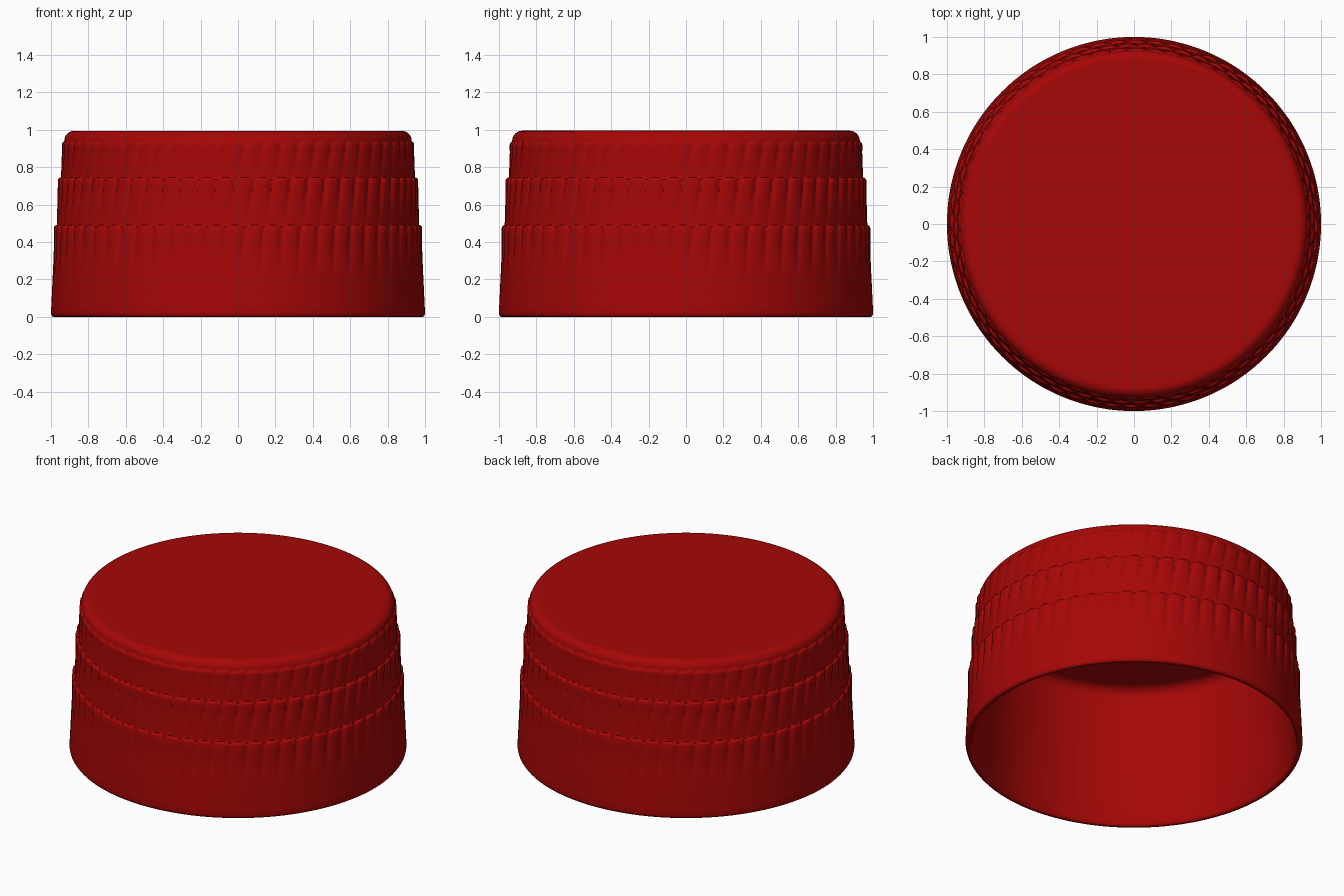
import bpy, bmesh
from math import sin, cos, pi

if "Cube" in bpy.data.objects:
    bpy.data.objects.remove(bpy.data.objects["Cube"])

FLUTES = 60
SEG = FLUTES * 10
TOP = 0.995
CEILING = 0.895

# tiers: z bottom, z top, radius bottom, radius top, next tier radius, groove start
TIERS = [(0.02, 0.490, 1.000, 0.985, 0.966, 0.18),
         (0.49, 0.745, 0.969, 0.964, 0.944, 0.46),
         (0.745, 0.935, 0.947, 0.942, 0.930, 0.70)]


def smooth(t):
    t = max(0.0, min(1.0, t))
    return t * t * (3 - 2 * t)


def outer_profile(k):
    """Outer wall points (radius, z) at one angular step, rim to crown."""
    pts = [(0.985, 0.0), (0.993, 0.003), (0.998, 0.01)]
    for i, (z0, z1, r0, r1, rn, zg) in enumerate(TIERS):
        n = 12
        for j in range(n + 1):
            t = j / n
            # flutes lean slightly as they rise
            u = k / SEG * FLUTES + 0.5 * i - 0.35 * t
            groove = (1 - abs(sin(pi * u))) ** 1.7
            top = z1 - 0.015 - 0.016 * groove
            z = z0 + (top - z0) * t
            r = r0 + (r1 - r0) * min(1, t * 1.4)
            fade = smooth((z - zg) / (z1 - zg))
            r -= (r1 - rn) * 0.8 * groove * fade
            pts.append((r, z))
        # rounded lip folding onto the next tier
        for dr, dz in ((0.12, 0.007), (0.4, 0.013), (0.7, 0.015)):
            pts.append((r + (rn - r) * dr, z + dz))
    # crown fillet
    for j in range(9):
        a = j / 8 * pi / 2
        pts.append((0.875 + 0.054 * cos(a), 0.94 + (TOP - 0.94) * sin(a)))
    pts.append((0.865, TOP))
    return pts


# inner wall: ceiling fillet down to the open rim
INNER = [(0.83, CEILING)]
INNER += [(0.83 + 0.07 * sin(a), CEILING - 0.07 + 0.07 * cos(a))
          for a in (j / 8 * pi / 2 for j in range(1, 9))]
INNER += [(0.92, 0.5), (0.94, 0.2), (0.962, 0.02), (0.968, 0.004), (0.975, 0.0)]

bm = bmesh.new()


def ring_column(pts, k):
    a = 2 * pi * k / SEG
    return [bm.verts.new((r * cos(a), r * sin(a), z)) for r, z in pts]


# sweep the profile around the axis
cols = [ring_column(INNER + outer_profile(k), k) for k in range(SEG)]
for k in range(SEG):
    a, b = cols[k], cols[(k + 1) % SEG]
    for j in range(len(a) - 1):
        bm.faces.new((a[j], b[j], b[j + 1], a[j + 1]))

# flat top and inner ceiling
for index, z in ((-1, TOP), (0, CEILING)):
    centre = bm.verts.new((0, 0, z))
    for k in range(SEG):
        bm.faces.new((cols[k][index], cols[(k + 1) % SEG][index], centre))
bmesh.ops.recalc_face_normals(bm, faces=bm.faces)

mesh = bpy.data.meshes.new("bottle_cap")
bm.to_mesh(mesh)
bm.free()
cap = bpy.data.objects.new("bottle_cap", mesh)
bpy.context.collection.objects.link(cap)

# red plastic
mat = bpy.data.materials.new("red_plastic")
mat.diffuse_color = (0.38, 0.002, 0.002, 1)
mat.use_nodes = True
mat.node_tree.nodes["Principled BSDF"].inputs["Base Color"].default_value = mat.diffuse_color
mesh.materials.append(mat)

bpy.context.view_layer.objects.active = cap
cap.select_set(True)
bpy.ops.object.shade_smooth_by_angle(angle=pi / 4)
